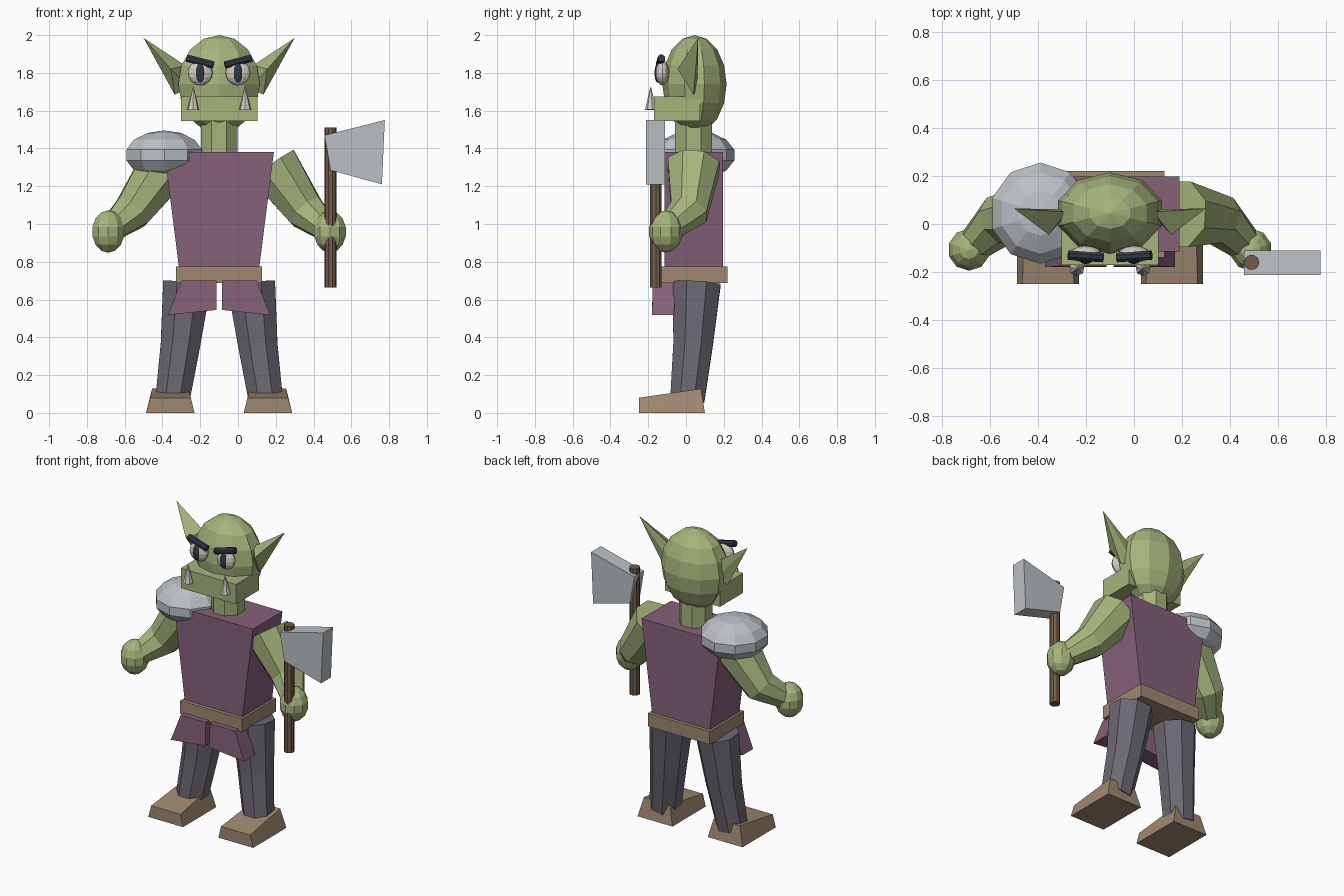
import bpy, bmesh, math
from mathutils import Vector, Matrix

if "Cube" in bpy.data.objects:
    bpy.data.objects.remove(bpy.data.objects["Cube"])

CX = -0.10  # body symmetry plane


def mat(name, r, g, b):
    m = bpy.data.materials.new(name)
    m.diffuse_color = (r, g, b, 1)
    m.use_nodes = True
    m.node_tree.nodes["Principled BSDF"].inputs["Base Color"].default_value = m.diffuse_color
    return m


SKIN = mat("green_skin", 0.38, 0.46, 0.2)
CLOTH = mat("purple_cloth", 0.24, 0.12, 0.19)
LEG = mat("grey_trousers", 0.15, 0.14, 0.17)
LEATHER = mat("tan_leather", 0.35, 0.25, 0.16)
WOOD = mat("dark_wood", 0.17, 0.11, 0.07)
STEEL = mat("steel", 0.5, 0.53, 0.56)
DARK = mat("dark_blue", 0.03, 0.04, 0.06)
BONE = mat("bone", 0.65, 0.6, 0.54)


def mir(p):
    return (2 * CX - p[0], p[1], p[2])


def finish(name, bm, m):
    bmesh.ops.recalc_face_normals(bm, faces=bm.faces[:])
    me = bpy.data.meshes.new(name)
    bm.to_mesh(me)
    bm.free()
    me.materials.append(m)
    ob = bpy.data.objects.new(name, me)
    bpy.context.collection.objects.link(ob)
    return ob


def hull(name, pts, m):
    bm = bmesh.new()
    for p in pts:
        bm.verts.new(p)
    bmesh.ops.convex_hull(bm, input=bm.verts[:])
    bmesh.ops.dissolve_limit(bm, angle_limit=0.01, verts=bm.verts[:], edges=bm.edges[:])
    finish(name, bm, m)


def block(name, x, y, z, m):
    hull(name, [(a, b, c) for a in x for b in y for c in z], m)


def ball(name, c, r, seg, rings, m):
    bm = bmesh.new()
    bmesh.ops.create_uvsphere(bm, u_segments=seg, v_segments=rings, radius=1,
                              matrix=Matrix.Translation(c) @ Matrix.Diagonal((*r, 1)))
    finish(name, bm, m)


def tube(name, path, radii, sides, m):
    """Rings swept along a path, each facing the averaged direction."""
    bm = bmesh.new()
    P = [Vector(p) for p in path]
    rings = []
    for i, p in enumerate(P):
        d = Vector()
        if i > 0:
            d += (p - P[i - 1]).normalized()
        if i < len(P) - 1:
            d += (P[i + 1] - p).normalized()
        d.normalize()
        ref = Vector((0, 1, 0))
        u = (ref - d * ref.dot(d)).normalized()
        v = d.cross(u)
        rings.append([bm.verts.new(p + radii[i] * (u * math.cos(t) + v * math.sin(t)))
                      for t in [2 * math.pi * (k + 0.5) / sides for k in range(sides)]])
    for a, b in zip(rings, rings[1:]):
        for k in range(sides):
            j = (k + 1) % sides
            bm.faces.new((a[k], a[j], b[j], b[k]))
    bm.faces.new(rings[0])
    bm.faces.new(rings[-1])
    finish(name, bm, m)


# head, neck, jaw
ball("head", (CX, 0.045, 1.74), (0.227, 0.17, 0.26), 10, 8, SKIN)
tube("neck", [(CX, 0.04, 1.36), (CX, 0.04, 1.56)], [0.105] * 2, 8, SKIN)
block("jaw", (-0.303, 0.103), (-0.17, 0.075), (1.544, 1.676), SKIN)

# torso and belt
hull("tunic", [(CX + s * w, y, z) for s in (-1, 1) for y in (-0.115, 0.197)
               for w, z in ((0.29, 1.38), (0.21, 0.75))], CLOTH)
block("belt", (CX - 0.228, CX + 0.228), (-0.14, 0.22), (0.688, 0.775), LEATHER)

# parts built once per side
for side, f in (("right", lambda p: p), ("left", mir)):
    def pts(*ps):
        return [f(p) for p in ps]

    # face
    hull(side + "_ear", pts((-0.5, 0.065, 1.985), (-0.355, -0.045, 1.82), (-0.335, 0.04, 1.685),
                            (-0.28, 0.05, 1.84), (-0.26, 0.06, 1.72)), SKIN)
    ball(side + "_eye", f((-0.2, -0.125, 1.80)), (0.066, 0.036, 0.066), 12, 8, BONE)
    ball(side + "_pupil", f((-0.2, -0.15, 1.80)), (0.026, 0.017, 0.052), 10, 6, DARK)
    tube(side + "_brow", pts((-0.272, -0.13, 1.878), (-0.13, -0.14, 1.842)), [0.021] * 2, 8, DARK)
    tube(side + "_tusk", pts((-0.238, -0.185, 1.605), (-0.236, -0.187, 1.725)),
         [0.032, 0.002], 7, BONE)

    # arm and fist
    tube(side + "_arm", pts((-0.385, 0.04, 1.31), (-0.56, 0.015, 1.065), (-0.68, -0.1, 0.965)),
         [0.148, 0.108, 0.068], 8, SKIN)
    ball(side + "_fist", f((-0.687, -0.107, 0.96)), (0.09, 0.09, 0.112), 10, 7, SKIN)

    # skirt flap
    hull(side + "_skirt_flap", pts(*[(x, y, z) for x, z, y0, y1 in (
        (-0.30, 0.70, -0.175, -0.05), (-0.115, 0.70, -0.175, -0.05),
        (-0.37, 0.518, -0.18, -0.065), (-0.115, 0.545, -0.18, -0.065)) for y in (y0, y1)]), CLOTH)

    # leg and boot
    tube(side + "_leg", pts((-0.27, 0.057, 0.685), (-0.305, 0.037, 0.36), (-0.347, 0.007, 0.07)),
         [0.137, 0.113, 0.098], 8, LEG)
    hull(side + "_boot", pts((-0.487, -0.25, 0), (-0.23, -0.25, 0), (-0.487, 0.1, 0), (-0.23, 0.1, 0),
                             (-0.465, -0.25, 0.08), (-0.25, -0.25, 0.08),
                             (-0.455, 0.08, 0.128), (-0.262, 0.08, 0.128)), LEATHER)

# shoulder guard on one side only
ball("shoulder_guard", (-0.39, 0.045, 1.365), (0.216, 0.216, 0.13), 10, 7, STEEL)

# axe
tube("axe_handle", [(0.49, -0.16, 0.665), (0.49, -0.16, 1.51)], [0.032] * 2, 10, WOOD)
hull("axe_blade", [(x, y, z) for x, z in ((0.458, 1.47), (0.777, 1.55), (0.762, 1.21), (0.49, 1.285))
                   for y in (-0.213, -0.11)], STEEL)
